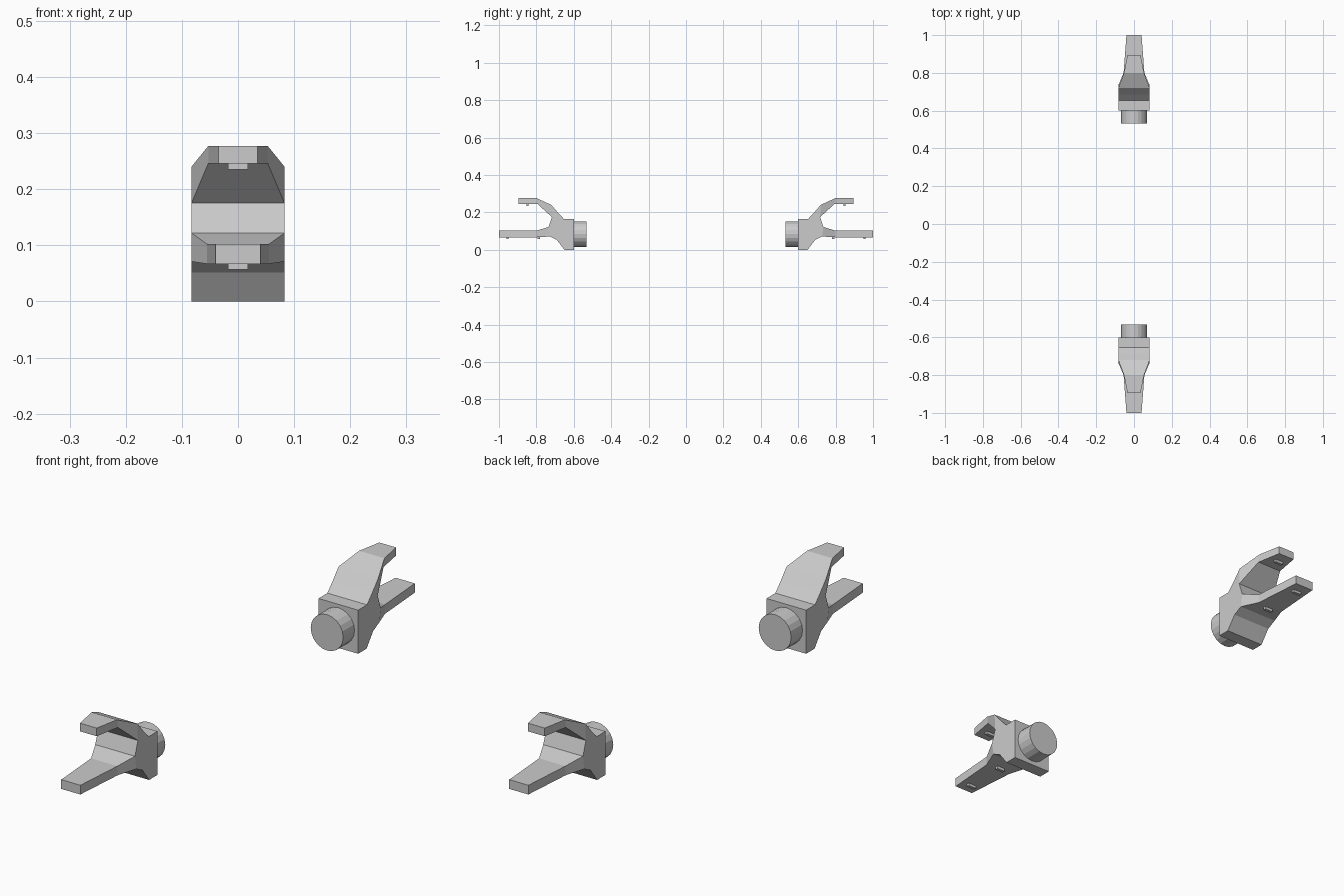
import bpy, bmesh, math
from mathutils import Matrix

if "Cube" in bpy.data.objects:
    bpy.data.objects.remove(bpy.data.objects["Cube"])


def finish(name, bm):
    """Turn a bmesh into an object mirrored to the opposite (-y) end."""
    bmesh.ops.recalc_face_normals(bm, faces=bm.faces)
    me = bpy.data.meshes.new(name)
    bm.to_mesh(me)
    bm.free()
    ob = bpy.data.objects.new(name, me)
    bpy.context.collection.objects.link(ob)
    mod = ob.modifiers.new("mirror_ends", 'MIRROR')
    mod.use_axis = (False, True, False)
    return ob


# Forked bracket: side profile as (y, z, half width)
W = 0.083
profile = [
    (0.60, 0, W), (0.65, 0, W), (0.69, 0.052, W), (0.727, 0.071, W),
    (0.80, 0.067, 0.055), (1.0, 0.067, 0.04), (1.0, 0.102, 0.04),
    (0.80, 0.102, 0.055), (0.735, 0.122, W), (0.717, 0.175, W),
    (0.795, 0.246, 0.053), (0.895, 0.246, 0.035), (0.895, 0.277, 0.035),
    (0.80, 0.277, 0.053), (0.72, 0.24, W), (0.685, 0.199, W),
    (0.653, 0.165, W), (0.60, 0.165, W)]
# Side panels: core block, then two panels per prong
panels = [(0, 1, 2, 3, 8, 9, 14, 15, 16, 17),
          (3, 4, 7, 8), (4, 5, 6, 7), (9, 10, 13, 14), (10, 11, 12, 13)]
bm = bmesh.new()
left = [bm.verts.new((-w, y, z)) for y, z, w in profile]
right = [bm.verts.new((w, y, z)) for y, z, w in profile]
n = len(profile)
for i in range(n):
    j = (i + 1) % n
    bm.faces.new((left[i], left[j], right[j], right[i]))
for side in (left, right):
    for p in panels:
        bm.faces.new([side[i] for i in p])
finish("forked_bracket", bm)

# Round peg on the inner face
bm = bmesh.new()
bmesh.ops.create_cone(
    bm, cap_ends=True, segments=20, radius1=0.068, radius2=0.068, depth=0.07,
    matrix=Matrix.Translation((0, 0.567, 0.084)) @ Matrix.Rotation(math.pi / 2, 4, 'X'))
finish("peg", bm)

# Small ridges under the prongs
bm = bmesh.new()
for y, z in ((0.787, 0.063), (0.955, 0.063), (0.848, 0.242)):
    bmesh.ops.create_cube(
        bm, size=1,
        matrix=Matrix.Translation((0, y, z)) @ Matrix.Diagonal((0.035, 0.012, 0.013, 1)))
finish("grip_ridges", bm)
